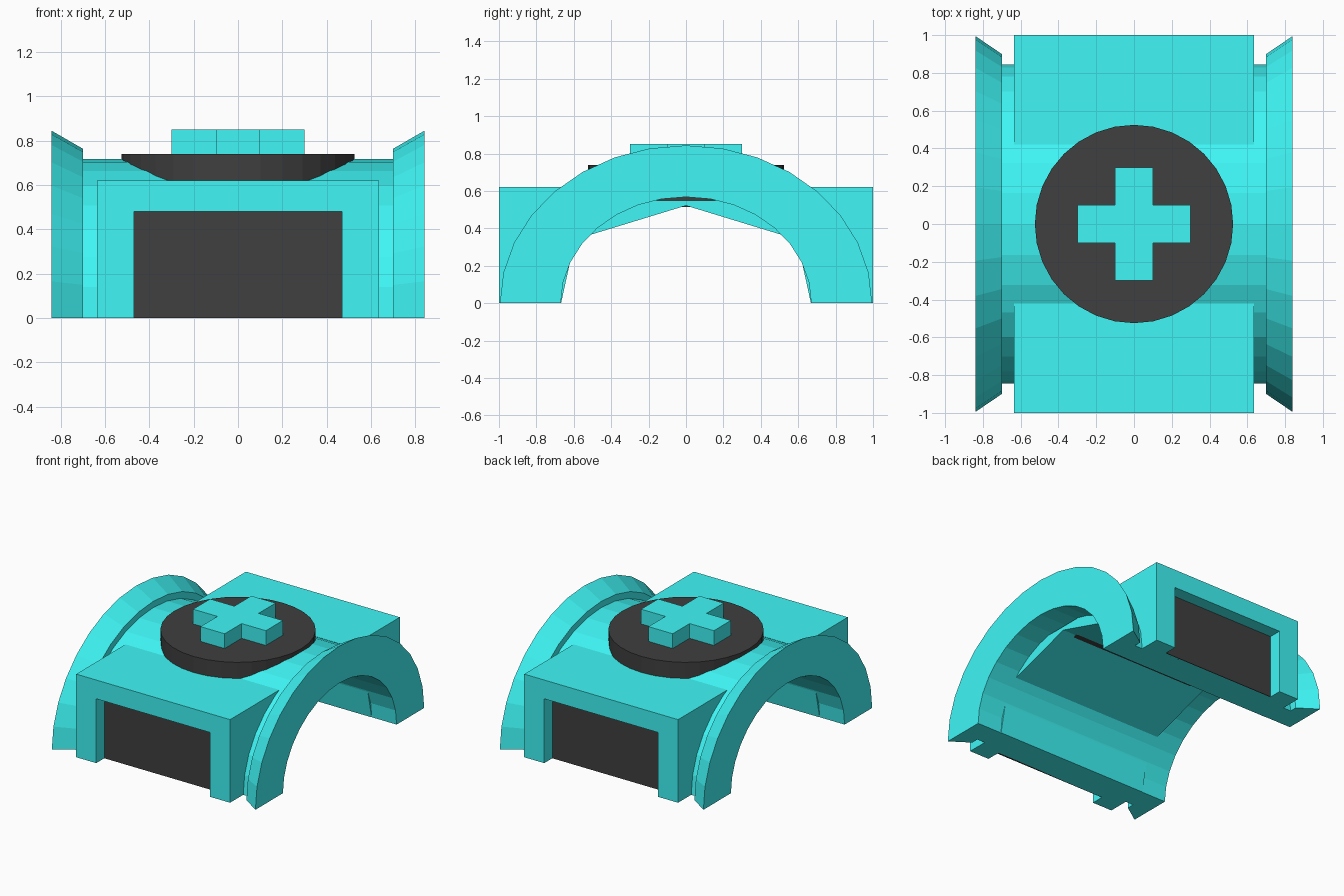
import bpy, bmesh, math

if "Cube" in bpy.data.objects:
    bpy.data.objects.remove(bpy.data.objects["Cube"])


def material(name, color):
    m = bpy.data.materials.new(name)
    m.diffuse_color = color
    m.use_nodes = True
    m.node_tree.nodes["Principled BSDF"].inputs["Base Color"].default_value = m.diffuse_color
    return m


CYAN = material("cyan", (0.05, 0.92, 0.92, 1))
BLACK = material("black", (0.05, 0.05, 0.05, 1))


def finish(bm, name, mat):
    bmesh.ops.recalc_face_normals(bm, faces=bm.faces)
    me = bpy.data.meshes.new(name)
    bm.to_mesh(me)
    bm.free()
    ob = bpy.data.objects.new(name, me)
    bpy.context.collection.objects.link(ob)
    if mat:
        me.materials.append(mat)
    return ob


def prism(name, points, low, high, axis, mat):
    """Extrude a 2D outline along x (outline in yz) or z (outline in xy)."""
    bm = bmesh.new()
    place = (lambda a, b: (low, a, b)) if axis == "x" else (lambda a, b: (a, b, low))
    face = bm.faces.new([bm.verts.new(place(a, b)) for a, b in points])
    out = bmesh.ops.extrude_face_region(bm, geom=[face])
    d = high - low
    bmesh.ops.translate(bm, verts=[v for v in out["geom"] if isinstance(v, bmesh.types.BMVert)],
                        vec=(d, 0, 0) if axis == "x" else (0, 0, d))
    return finish(bm, name, mat)


def rect(a0, a1, b0, b1):
    return [(a0, b0), (a1, b0), (a1, b1), (a0, b1)]


def mirror_y(ob):
    mod = ob.modifiers.new("mirror", "MIRROR")
    mod.use_axis = (False, True, False)


# Arched shell with flared rims: (x, radius) section swept over a half turn
half = [(0.69, 0.83), (0.695, 0.845), (0.70, 0.90), (0.84, 0.995)]
half = [(0.68, 0.845), (0.70, 0.845), (0.70, 0.90), (0.84, 0.995), (0.84, 0.67)]
section = half + [(-x, r) for x, r in reversed(half)]
SQUASH, STEPS = 0.848, 16
bm = bmesh.new()
rings = []
for i in range(STEPS + 1):
    t = math.pi * i / STEPS
    rings.append([bm.verts.new((x, r * math.cos(t), max(0, r * math.sin(t) * SQUASH)))
                  for x, r in section])
n = len(section)
for a, b in zip(rings, rings[1:]):
    for j in range(n):
        k = (j + 1) % n
        bm.faces.new((a[j], a[k], b[k], b[j]))
bm.faces.new(rings[0])
bm.faces.new(rings[-1])
finish(bm, "arched_shell", CYAN)

# Side blocks with a recessed front, mirrored to the back
block = prism("side_block", [(-1, 0), (-1, 0.62), (-0.42, 0.62), (-0.53, 0.36),
                             (-0.62, 0.22), (-0.668, 0)], -0.635, 0.635, "x", CYAN)
cutter = prism("recess_cutter", rect(-1.2, -0.9, -0.2, 0.48), -0.47, 0.47, "x", None)
cutter.hide_render = True
cutter.hide_viewport = True
cut = block.modifiers.new("recess", "BOOLEAN")
cut.operation = "DIFFERENCE"
cut.solver = "EXACT"
cut.object = cutter
mirror_y(block)

# Black panels in the recesses
panel = prism("recess_panel", rect(-0.905, -0.89, 0, 0.479), -0.469, 0.469, "x", BLACK)
mirror_y(panel)

# Gabled lining under the arch
prism("inner_lining", [(-0.53, 0.36), (0, 0.522), (0.53, 0.36), (0.42, 0.55), (-0.42, 0.55)],
      -0.635, 0.635, "x", CYAN)

# Round black top disc
SIDES = 32
circle = [(0.525 * math.cos(2 * math.pi * i / SIDES), 0.525 * math.sin(2 * math.pi * i / SIDES))
          for i in range(SIDES)]
prism("top_disc", circle, 0.515, 0.74, "z", BLACK)

# Raised cross: one arm corner repeated at quarter turns
cross = []
for q in range(4):
    c, s = round(math.cos(q * math.pi / 2)), round(math.sin(q * math.pi / 2))
    cross += [(x * c - y * s, x * s + y * c) for x, y in ((0.3, -0.1), (0.3, 0.1), (0.1, 0.1))]
prism("raised_cross", cross, 0.73, 0.85, "z", CYAN)
